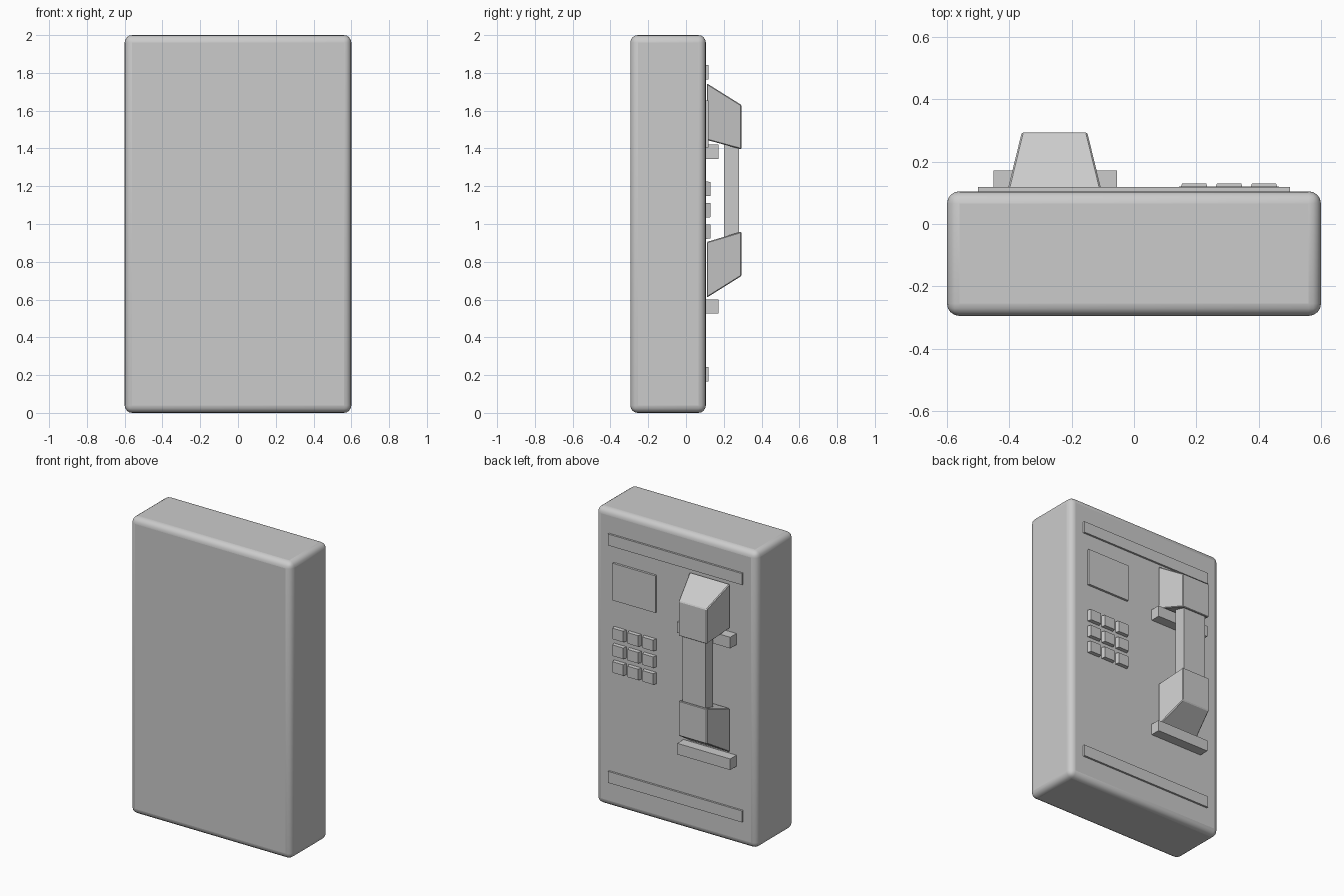
import bpy, bmesh

if "Cube" in bpy.data.objects:
    bpy.data.objects.remove(bpy.data.objects["Cube"])

FACE = 0.105          # y of the panel the phone parts sit on
PHONE_X = -0.255      # centre line of the handset


def make(name, verts, faces):
    me = bpy.data.meshes.new(name)
    me.from_pydata(verts, [], faces)
    bm = bmesh.new()
    bm.from_mesh(me)
    bmesh.ops.recalc_face_normals(bm, faces=bm.faces)
    bm.to_mesh(me)
    bm.free()
    ob = bpy.data.objects.new(name, me)
    bpy.context.collection.objects.link(ob)
    return ob


def frustum(name, cx, y0, y1, hx0, hx1, z0, z1):
    """Block running along y; half widths and (low, high) z given at each end."""
    verts = [(cx + sx * hx, y, z)
             for y, hx, zs in ((y0, hx0, z0), (y1, hx1, z1))
             for sx, z in ((-1, zs[0]), (1, zs[0]), (1, zs[1]), (-1, zs[1]))]
    faces = [(0, 1, 2, 3), (4, 5, 6, 7)]
    faces += [(i, (i + 1) % 4, (i + 1) % 4 + 4, i + 4) for i in range(4)]
    return make(name, verts, faces)


def box(name, x, y, z):
    h = (x[1] - x[0]) / 2
    return frustum(name, (x[0] + x[1]) / 2, y[0], y[1], h, h, z, z)


def round_edges(ob, width, segments):
    mod = ob.modifiers.new("round", 'BEVEL')
    mod.width = width
    mod.segments = segments
    mod.limit_method = 'ANGLE'


# Rounded housing
body = box("housing", (-0.6, 0.6), (-0.295, FACE), (0, 2))
round_edges(body, 0.04, 4)
bpy.context.view_layer.objects.active = body
body.select_set(True)
bpy.ops.object.shade_smooth_by_angle()
body.select_set(False)

# Trim strips at top and bottom
for name, z in (("upper_trim", 1.765), ("lower_trim", 0.165)):
    box(name, (-0.5, 0.5), (FACE - 0.02, 0.118), (z, z + 0.077))

# Display plate
box("display_plate", (0.145, 0.465), (FACE - 0.02, 0.12), (1.405, 1.655))

# Keypad
for row in range(3):
    for col in range(3):
        z = 0.96 + 0.113 * row
        frustum(f"key_{row}_{col}", 0.193 + 0.112 * col, FACE - 0.005, 0.13,
                0.048, 0.039, (z - 0.039, z + 0.039), (z - 0.037, z + 0.037))

# Cradle ledges
for name, z in (("upper_cradle", 1.345), ("lower_cradle", 0.525)):
    box(name, (-0.45, -0.055), (FACE - 0.02, 0.172), (z, z + 0.075))

# Handset: tapered ear and mouth pieces joined by a grip
for name, z0, z1 in (("earpiece", (1.445, 1.745), (1.395, 1.63)),
                     ("mouthpiece", (0.61, 0.905), (0.725, 0.96))):
    end = frustum(name, PHONE_X, 0.11, 0.294, 0.15, 0.105, z0, z1)
    round_edges(end, 0.005, 1)
box("handset_grip", (PHONE_X - 0.085, PHONE_X + 0.085), (0.2, 0.28), (0.9, 1.45))
